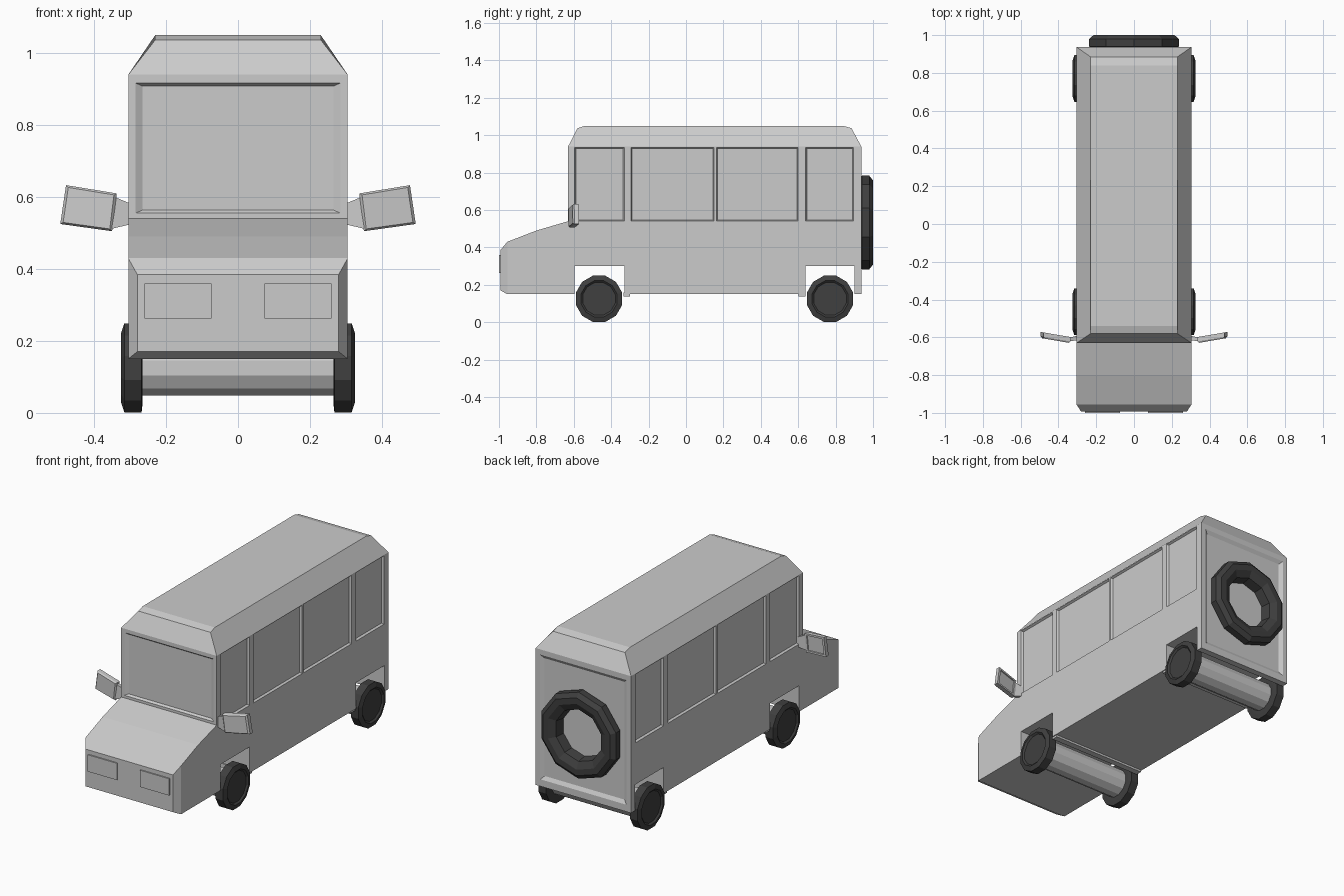
import bpy, bmesh
from math import cos, sin, tau

if "Cube" in bpy.data.objects:
    bpy.data.objects.remove(bpy.data.objects["Cube"])

dark = bpy.data.materials.new("rubber")
dark.diffuse_color = (0.05, 0.05, 0.05, 1)
dark.use_nodes = True
dark.node_tree.nodes["Principled BSDF"].inputs["Base Color"].default_value = dark.diffuse_color


def make(name, verts, faces, mat=None):
    bm = bmesh.new()
    vs = [bm.verts.new(v) for v in verts]
    for f in faces:
        bm.faces.new([vs[i] for i in f])
    bmesh.ops.recalc_face_normals(bm, faces=bm.faces)
    me = bpy.data.meshes.new(name)
    bm.to_mesh(me)
    bm.free()
    ob = bpy.data.objects.new(name, me)
    bpy.context.collection.objects.link(ob)
    if mat:
        me.materials.append(mat)
    return ob


def box(name, x0, x1, y0, y1, z0, z1):
    return frustum(name, lambda u, v, d: (u, d, v), (x0, x1, z0, z1), (x0, x1, z0, z1), y0, y1)


def frustum(name, put, a, b, d0, d1):
    """Two rectangles (u0,u1,v0,v1) at depths d0 and d1, joined."""
    vs = []
    for (u0, u1, v0, v1), d in ((a, d0), (b, d1)):
        vs += [put(u, v, d) for u, v in ((u0, v0), (u1, v0), (u1, v1), (u0, v1))]
    sides = [(i, (i + 1) % 4, (i + 1) % 4 + 4, i + 4) for i in range(4)]
    return make(name, vs, sides + [(3, 2, 1, 0), (4, 5, 6, 7)])


def lathe(name, prof, sides, phase, put, closed=False, mat=None):
    """Spin (depth, radius) points; cap the ends unless the profile is closed."""
    n = len(prof)
    vs = [put(d, r * cos(tau * (k + phase) / sides), r * sin(tau * (k + phase) / sides))
          for k in range(sides) for d, r in prof]
    fs = [(k * n + i, k * n + (i + 1) % n, (k + 1) % sides * n + (i + 1) % n, (k + 1) % sides * n + i)
          for k in range(sides) for i in range(n if closed else n - 1)]
    if not closed:
        fs += [[k * n + i for k in range(sides)] for i in (0, n - 1)]
    return make(name, vs, fs, mat)


# Body: side profile as (y, z, half width), including the wheel arches
W, R, N = 0.305, 0.23, 0.28
P = [(-.955, .15, W), (-.993, .17, N), (-.993, .385, N), (-.955, .43, W), (-.80, .49, W),
     (-.63, .54, W), (-.63, .94, W), (-.58, 1.037, R), (-.54, 1.05, R), (.84, 1.05, R),
     (.885, 1.037, R), (.937, .94, W), (.937, .15, W), (.90, .15, W), (.90, .30, W),
     (.64, .30, W), (.64, .15, W), (-.33, .15, W), (-.33, .30, W), (-.595, .30, W), (-.595, .15, W)]
n = len(P)
faces = [(i, (i + 1) % n, (i + 1) % n + n, i + n) for i in range(n)]
for o in (0, n):
    wall = [i for i in range(n) if P[i][2] == W]
    for group in (wall, range(0, 4), range(6, 12)):
        faces.append([i + o for i in group])
body = make("van_body", [(s * w, y, z) for s in (-1, 1) for y, z, w in P], faces)

# Shallow window and rear door recesses
D = 0.012
cutters = []


def recess(put, rect, bu, bv, surf, inward):
    u0, u1, v0, v1 = rect
    inner = (u0 + bu, u1 - bu, v0 + bv, v1 - bv)
    outer = (u0 - bu, u1 + bu, v0 - bv, v1 + bv)
    cutters.append(frustum("recess_cutter", put, inner, outer, surf + inward * D, surf - inward * D))


for s in (-1, 1):
    for y0, y1 in ((-.595, -.33), (-.295, .15), (.163, .60), (.64, .895)):
        recess(lambda u, v, d, s=s: (s * d, u, v), (y0, y1, .54, .935), .006, .006, W, -1)
recess(lambda u, v, d: (u, d, v), (-.285, .285, .555, .917), .02, .009, -.63, 1)
recess(lambda u, v, d: (u, d, v), (-.275, .275, .19, .91), .02, .02, .937, -1)
for c in cutters:
    c.hide_render = True
    m = body.modifiers.new("recess", 'BOOLEAN')
    m.operation, m.solver, m.object = 'DIFFERENCE', 'EXACT', c
bpy.context.view_layer.update()
baked = bpy.data.meshes.new_from_object(body.evaluated_get(bpy.context.evaluated_depsgraph_get()))
body.modifiers.clear()
body.data = baked
for c in cutters:
    bpy.data.objects.remove(c)

# Wheels and axles
for label, y in (("front", -.465), ("rear", .77)):
    for side, s in (("left", 1), ("right", -1)):
        lathe(f"{label}_{side}_wheel",
              [(.265, .10), (.268, .128), (.316, .128), (.325, .10), (.316, .09)], 12, .5,
              lambda d, a, b, s=s, y=y: (s * d, y + a, .125 + b), mat=dark)
    lathe(f"{label}_axle", [(-.27, .08), (.27, .08)], 12, .5,
          lambda d, a, b, y=y: (d, y + a, .125 + b))

# Spare wheel ring on the rear door
lathe("spare_wheel", [(.92, .22), (.94, .25), (.98, .25), (1.0, .225), (1.0, .19), (.98, .15), (.92, .14)],
      10, 0, lambda d, a, b: (b, d, .533 + a), closed=True, mat=dark)

# Cross bars beside the arches, headlights
for y0 in (-.335, .602):
    box("cross_bar", -.30, .30, y0, y0 + .036, .138, .16)
for s in (-1, 1):
    box("headlight", *sorted((s * .073, s * .26)), -1.0, -.985, .263, .36)

# Door mirrors: tilted housing, rear-facing glass recess, tapered stem
quad = [(.337, .61), (.35, .505), (.494, .525), (.478, .633)]
cx, cz = (sum(q[i] for q in quad) / 4 for i in (0, 1))
for s in (-1, 1):
    vs = []
    for k, t in ((.9, -.016), (1, -.008), (1, .016), (.8, .016), (.78, .010)):
        for x, z in quad:
            x, z = cx + (x - cx) * k, cz + (z - cz) * k
            vs.append((s * x, -.601 + t + (x - cx) * .17, z))
    fs = [(r * 4 + i, r * 4 + (i + 1) % 4, r * 4 + 4 + (i + 1) % 4, r * 4 + 4 + i)
          for r in range(4) for i in range(4)]
    make("mirror_housing", vs, fs + [(0, 1, 2, 3), (16, 17, 18, 19)])
    frustum("mirror_stem", lambda u, v, d, s=s: (s * d, u, v),
            (-.615, -.590, .525, .580), (-.622, -.604, .512, .603), .295, .35)
